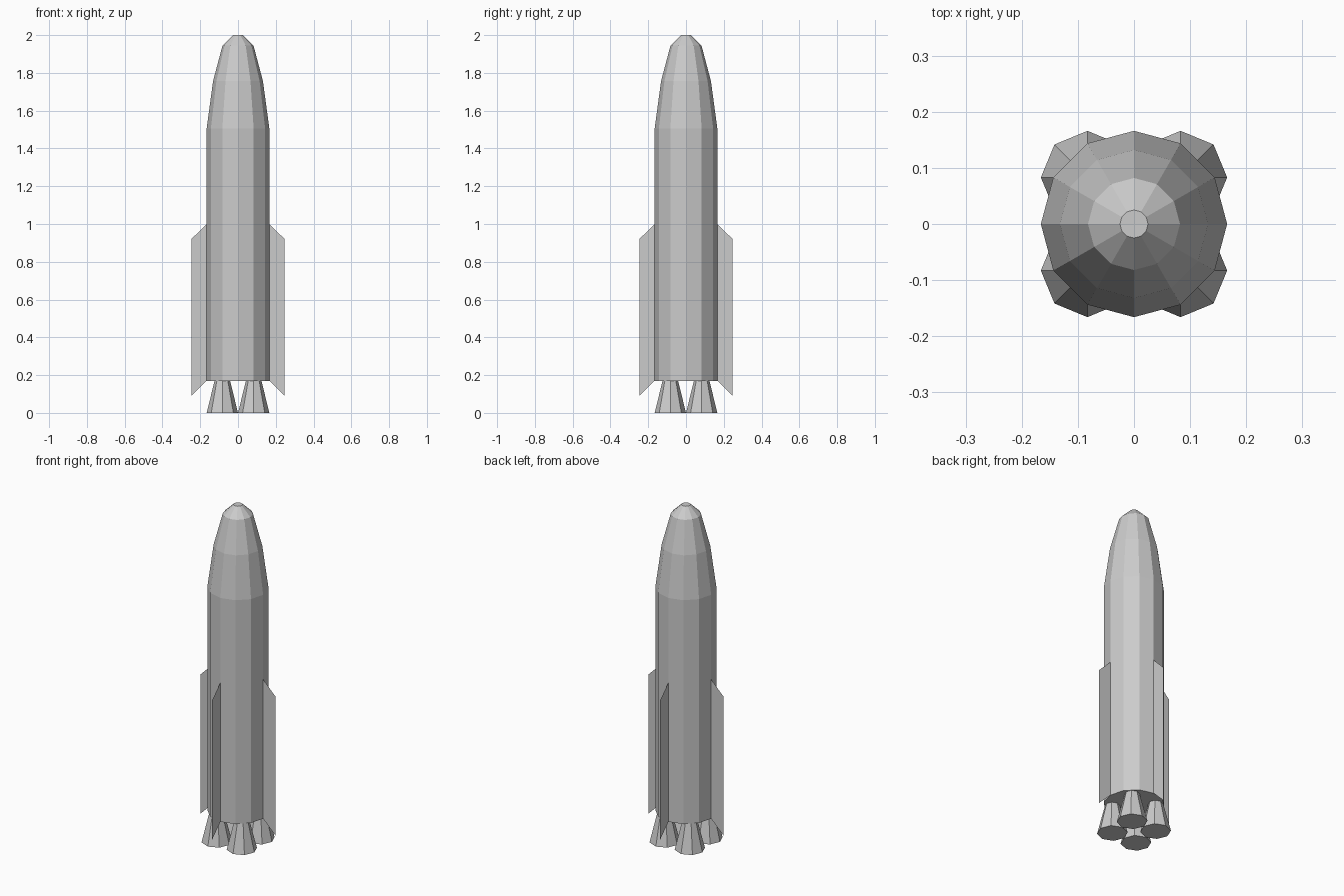
import bpy, bmesh
from math import cos, sin, pi

if "Cube" in bpy.data.objects:
    bpy.data.objects.remove(bpy.data.objects["Cube"])


def make_object(name, bm):
    mesh = bpy.data.meshes.new(name)
    bm.to_mesh(mesh)
    bm.free()
    obj = bpy.data.objects.new(name, mesh)
    bpy.context.collection.objects.link(obj)
    return obj


def lathe(name, profile, sides, cx=0.0, cy=0.0):
    """Closed flat-sided solid from (radius, z) rings, bottom to top."""
    bm = bmesh.new()
    rings = [[bm.verts.new((cx + r * cos(2 * pi * i / sides),
                            cy + r * sin(2 * pi * i / sides), z))
              for i in range(sides)] for r, z in profile]
    for a, b in zip(rings, rings[1:]):
        for i in range(sides):
            j = (i + 1) % sides
            bm.faces.new((a[i], a[j], b[j], b[i]))
    bm.faces.new(rings[0][::-1])
    bm.faces.new(rings[-1])
    return make_object(name, bm)


# Twelve-sided hull with tapered nose
R = 0.166
lathe("hull", [(R, 0.17), (R, 1.505), (0.132, 1.757), (0.082, 1.945), (0.025, 2.0)], 12)

# Four eight-sided engine bells
for n, (sx, sy) in enumerate([(1, 1), (-1, 1), (-1, -1), (1, -1)]):
    lathe(f"engine_bell_{n + 1}", [(0.083, 0.0), (0.041, 0.17)], 8, sx * 0.083, sy * 0.083)

# Four paper-thin fins on the hull's vertical edges
fin_profile = [(R, 0.17), (0.247, 0.09), (0.247, 0.92), (R, 1.0)]
for n in range(4):
    c, s = cos(n * pi / 2), sin(n * pi / 2)
    bm = bmesh.new()
    bm.faces.new([bm.verts.new((r * c, r * s, z)) for r, z in fin_profile])
    make_object(f"fin_{n + 1}", bm)
